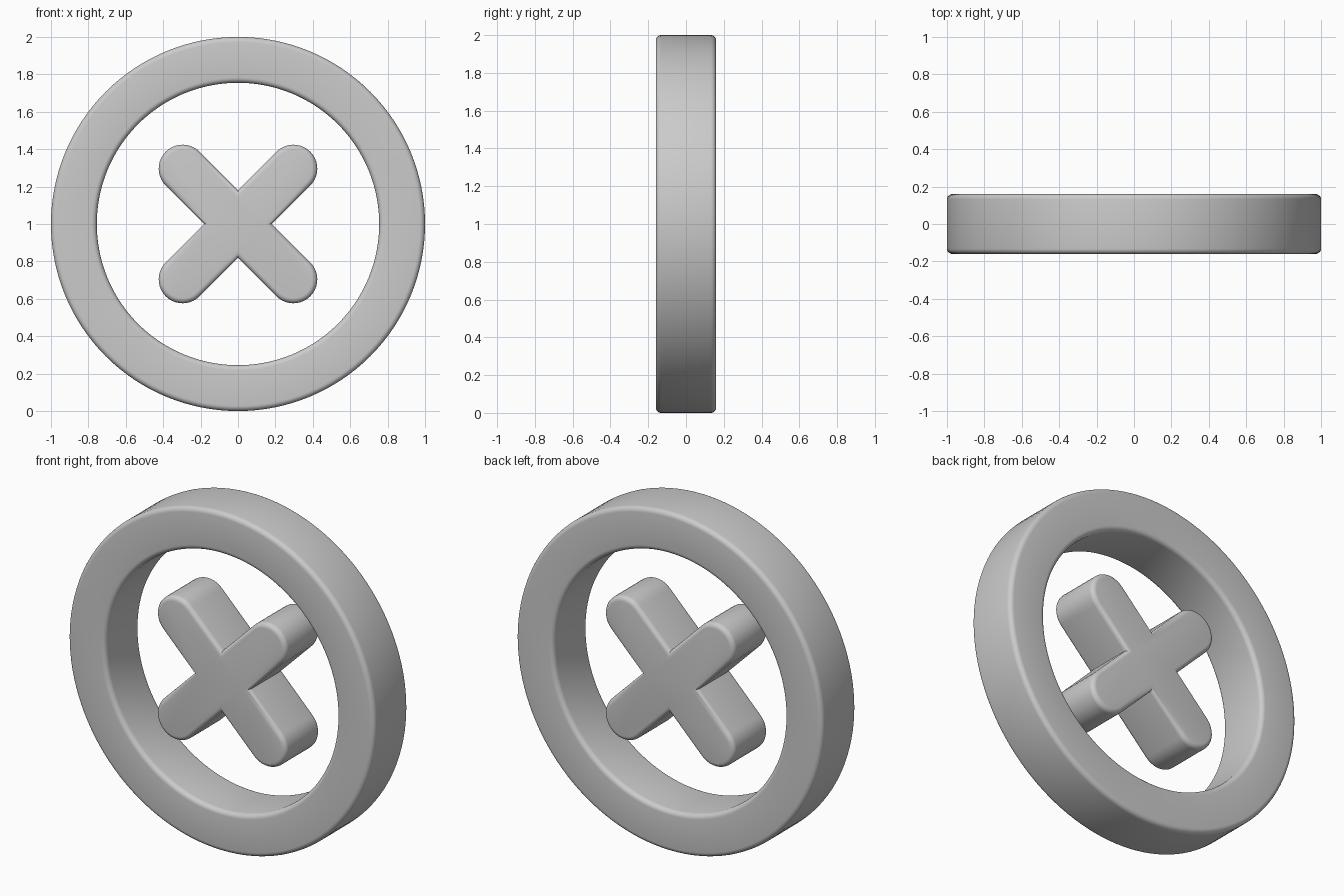
import bpy, bmesh
from math import pi, sin, cos

if "Cube" in bpy.data.objects:
    bpy.data.objects.remove(bpy.data.objects["Cube"])

HALF = 0.16      # half depth of both parts
ROUND = 0.028    # edge rounding
CZ = 1.0         # centre height


def finish(bm, name):
    bmesh.ops.recalc_face_normals(bm, faces=bm.faces)
    mesh = bpy.data.meshes.new(name)
    bm.to_mesh(mesh)
    bm.free()
    ob = bpy.data.objects.new(name, mesh)
    ob.location.z = CZ
    bpy.context.collection.objects.link(ob)
    bpy.ops.object.select_all(action='DESELECT')
    ob.select_set(True)
    bpy.context.view_layer.objects.active = ob
    bpy.ops.object.shade_smooth_by_angle(angle=0.7)
    return ob


# Outer ring: rounded rectangle section spun around the y axis
def ring(name, r_in, r_out, steps=128, segs=5):
    bm = bmesh.new()
    corners = [(r_out - ROUND, HALF - ROUND, 0), (r_in + ROUND, HALF - ROUND, pi / 2),
               (r_in + ROUND, -HALF + ROUND, pi), (r_out - ROUND, -HALF + ROUND, 1.5 * pi)]
    section = []
    for r, y, start in corners:
        for i in range(segs + 1):
            a = start + i * pi / 2 / segs
            section.append((r + ROUND * cos(a), y + ROUND * sin(a)))
    loops = [[bm.verts.new((r * cos(t), y, r * sin(t))) for r, y in section]
             for t in (2 * pi * k / steps for k in range(steps))]
    n = len(section)
    for k in range(steps):
        a, b = loops[k], loops[(k + 1) % steps]
        for i in range(n):
            j = (i + 1) % n
            bm.faces.new((a[i], a[j], b[j], b[i]))
    return finish(bm, name)


# Cross: four round-ended arms in one outline, extruded with softened rims
def cross(name, reach, radius, segs=20):
    bm = bmesh.new()
    outline = []
    for k in range(4):
        d = pi / 4 + k * pi / 2
        for i in range(segs + 1):
            a = d - pi / 2 + pi * i / segs
            outline.append((reach * cos(d) + radius * cos(a),
                            reach * sin(d) + radius * sin(a)))
        inner = radius * 2 ** 0.5
        outline.append((inner * cos(d + pi / 4), inner * sin(d + pi / 4)))
    face = bm.faces.new([bm.verts.new((x, -HALF, z)) for x, z in outline])
    res = bmesh.ops.extrude_face_region(bm, geom=[face], use_keep_orig=True)
    moved = [g for g in res['geom'] if isinstance(g, bmesh.types.BMVert)]
    bmesh.ops.translate(bm, verts=moved, vec=(0, 2 * HALF, 0))
    bmesh.ops.recalc_face_normals(bm, faces=bm.faces)
    rims = [e for e in bm.edges if abs(e.verts[0].co.y - e.verts[1].co.y) < 1e-5]
    bmesh.ops.bevel(bm, geom=rims, offset=ROUND, segments=5, profile=0.5,
                    affect='EDGES', clamp_overlap=True)
    return finish(bm, name)


ring("outer_ring", 0.755, 1.0)
cross("centre_cross", 0.296 * 2 ** 0.5, 0.128)
